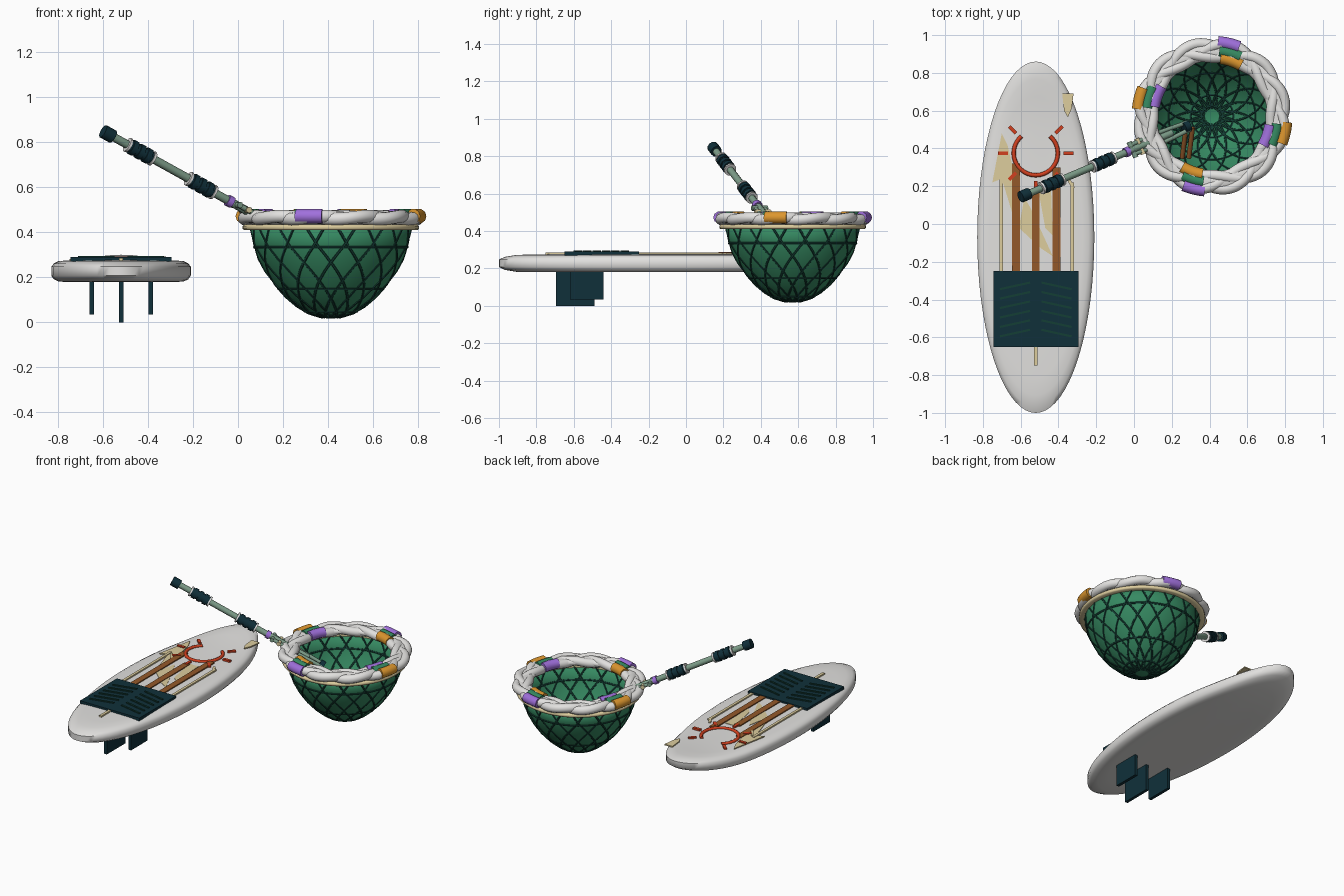
import bpy, bmesh, math
from mathutils import Vector

if "Cube" in bpy.data.objects:
    bpy.data.objects.remove(bpy.data.objects["Cube"])

def lin(h):
    c = [int(h[i:i + 2], 16) / 255 for i in (0, 2, 4)]
    return [x / 12.92 if x < 0.04 else ((x + 0.055) / 1.055) ** 2.4 for x in c] + [1]

def mat(name, h):
    m = bpy.data.materials.new(name)
    m.diffuse_color = lin(h)
    m.use_nodes = True
    m.node_tree.nodes["Principled BSDF"].inputs["Base Color"].default_value = m.diffuse_color
    return m

WHITE, TEAL, GREEN = mat("white", "E2E1DF"), mat("dark teal", "10303A"), mat("green", "368A62")
NET, CREAM, BROWN = mat("dark green", "143E35"), mat("cream", "DDCD9E"), mat("brown", "94592A")
RED, PURPLE, ORANGE = mat("red", "D2401F"), mat("purple", "A070DC"), mat("orange", "DC962E")
SAGE = mat("sage", "7E9E8A")

def finish(name, bm, m, smooth=True, angle=40):
    bmesh.ops.recalc_face_normals(bm, faces=bm.faces)
    me = bpy.data.meshes.new(name)
    bm.to_mesh(me)
    bm.free()
    ob = bpy.data.objects.new(name, me)
    bpy.context.collection.objects.link(ob)
    me.materials.append(m)
    if smooth:
        bpy.ops.object.select_all(action='DESELECT')
        ob.select_set(True)
        bpy.context.view_layer.objects.active = ob
        bpy.ops.object.shade_smooth_by_angle(angle=math.radians(angle))
    return ob

def tubes(name, paths, r, m, closed=False, sides=2):
    """Round tubes along point lists, joined in one mesh."""
    cu = bpy.data.curves.new(name + "_path", 'CURVE')
    cu.dimensions = '3D'
    cu.bevel_depth, cu.bevel_resolution, cu.use_fill_caps = r, sides, True
    for pts in paths:
        s = cu.splines.new('POLY')
        s.points.add(len(pts) - 1)
        for p, q in zip(s.points, pts):
            p.co = (*q, 1)
        s.use_cyclic_u = closed
    tmp = bpy.data.objects.new(name + "_tmp", cu)
    bpy.context.collection.objects.link(tmp)
    bpy.context.view_layer.update()
    me = bpy.data.meshes.new_from_object(tmp.evaluated_get(bpy.context.evaluated_depsgraph_get()))
    bm = bmesh.new()
    bm.from_mesh(me)
    bpy.data.objects.remove(tmp)
    bpy.data.meshes.remove(me)
    return finish(name, bm, m, angle=50)

def prism(name, pts, z0, z1, m):
    bm = bmesh.new()
    f = bm.faces.new([bm.verts.new((x, y, z0)) for x, y in pts])
    g = bmesh.ops.extrude_face_region(bm, geom=[f])
    bmesh.ops.translate(bm, vec=(0, 0, z1 - z0), verts=[v for v in g['geom'] if isinstance(v, bmesh.types.BMVert)])
    return finish(name, bm, m, False)

def box(name, x0, x1, y0, y1, z0, z1, m):
    return prism(name, [(x0, y0), (x1, y0), (x1, y1), (x0, y1)], z0, z1, m)

def bar(name, a, b, w, z0, z1, m):
    """Flat bar lying on the deck from a to b."""
    a, b = Vector(a), Vector(b)
    n = (b - a).normalized().orthogonal() * w / 2
    return prism(name, [a + n, b + n, b - n, a - n], z0, z1, m)

def lathe(name, prof, c, m, seg=64, sx=1, sy=1, bend=lambda y: 0, angle=40):
    """Rings of (radius, z) around c; a zero radius makes a pole."""
    bm = bmesh.new()
    rings = []
    for r, z in prof:
        n = seg if r > 0 else 1
        ring = []
        for i in range(n):
            a = 2 * math.pi * i / seg
            y = c[1] + sy * r * math.sin(a)
            ring.append(bm.verts.new((c[0] + sx * r * math.cos(a), y, z + bend(y))))
        rings.append(ring)
    for A, B in zip(rings, rings[1:]):
        for i in range(seg):
            q = [A[i % len(A)], A[(i + 1) % len(A)], B[(i + 1) % len(B)], B[i % len(B)]]
            bm.faces.new(list(dict.fromkeys(q)))
    return finish(name, bm, m, angle=angle)

# ---- board: elliptical, chamfered rim, lifted nose ----
BX = -0.52
lathe("board", [(0, .18), (.3, .18), (.6, .18), (.8, .18), (.9, .182), (.965, .192), (1, .208), (1, .248),
                (.965, .262), (.9, .272), (.8, .275), (.6, .277), (.3, .279), (0, .28)],
      (BX, -0.07), WHITE, 72, 0.31, 0.93, lambda y: 0.045 * (max(0, y - 0.4) / 0.46) ** 2, 60)

# fins
for x, y0, y1, z in ((-.65, -.62, -.44, .035), (BX, -.695, -.49, 0), (-.388, -.62, -.44, .035)):
    box("fin", x - .01, x + .01, y0, y1, z, .185, TEAL)

# traction pad with raised chevrons
box("traction_pad", -.745, -.295, -.65, -.25, .27, .29, TEAL)
for s in (-1, 1):
    for i in range(6):
        y = -.31 - i * .05
        bar("pad_chevron", (BX + s * .03, y), (BX + s * .19, y - .035), .011, .288, .296, NET)

# deck stripes
for x, y1 in ((-.625, .32), (BX, .19), (-.41, .30)):
    box("brown_stripe", x - .021, x + .021, -.26, y1, .274, .286, BROWN)
for x, y0, y1 in ((-.702, -.26, .275), (-.327, -.26, .22), (BX, -.75, -.64)):
    box("cream_stripe", x - .009, x + .009, y0, y1, .272, .286, CREAM)
bar("cream_tick", (-.685, .26), (-.645, .20), .016, .274, .286, CREAM)
bar("cream_tick", (-.355, .25), (-.32, .19), .016, .274, .286, CREAM)

# pale deck patches
prism("deck_patch", [(-.75, .22), (-.70, .48), (-.67, .42), (-.635, .27), (-.645, .06), (-.70, .24)], .274, .282, CREAM)
prism("deck_patch", [(-.61, -.02), (-.58, .14), (-.545, .08), (-.43, -.17), (-.49, -.13)], .274, .282, CREAM)
prism("deck_patch", [(-.51, .2), (-.44, .2), (-.43, -.06), (-.47, -.02)], .274, .282, CREAM)
prism("nose_patch", [(-.38, .69), (-.32, .69), (-.33, .61), (-.35, .565), (-.37, .60)], .284, .292, CREAM)

# sun emblem: open ring and rays
SC = Vector((BX, .375))
arc = [math.radians(130 + i * 10) for i in range(29)]
tubes("sun_ring", [[(SC.x + .117 * math.cos(a), SC.y + .117 * math.sin(a), .281) for a in arc]], .011, RED)
for d in (0, 45, 135, 180, 225, 270, 315):
    u = Vector((math.cos(math.radians(d)), math.sin(math.radians(d))))
    bar("sun_ray", SC + u * .148, SC + u * .2, .019, .276, .289, RED)

# ---- basket bowl ----
CX, CY = .413, .57
PROF = [(.04, .024), (.10, .042), (.15, .072), (.20, .115), (.25, .17), (.29, .228), (.32, .285), (.342, .345), (.357, .425)]
bowl = lathe("basket_bowl", [(0, .02)] + PROF, (CX, CY), GREEN, angle=60)
sol = bowl.modifiers.new("thickness", 'SOLIDIFY')
sol.thickness, sol.offset = .006, 0

def on_bowl(a, t):
    k = min(int(t * (len(PROF) - 1)), len(PROF) - 2)
    f = t * (len(PROF) - 1) - k
    r, z = (PROF[k][j] * (1 - f) + PROF[k + 1][j] * f for j in (0, 1))
    return CX + r * math.cos(a), CY + r * math.sin(a), z

def circle(r, z, n=64):
    return [(CX + r * math.cos(2 * math.pi * i / n), CY + r * math.sin(2 * math.pi * i / n), z) for i in range(n)]

# criss-cross net and its hoops
N = 16
tubes("net_cords", [[on_bowl(2 * math.pi * k / N + s * 1.1 * t / 16, t / 16) for t in range(17)]
                    for k in range(N) for s in (-1, 1)], .0075, NET, sides=1)
tubes("net_hoops", [circle(.339, .335), circle(.232, .15), circle(.115, .05), circle(.055, .029)], .0075, NET, True, 1)

# cream hoop under the rim
lathe("rim_hoop", [(.35, .412), (.385, .41), (.392, .416), (.392, .428), (.385, .435), (.35, .435), (.35, .412)],
      (CX, CY), CREAM, angle=50)

# braided padded rim
lathe("rim_core", [(.345 + .052 * math.cos(a), .465 + .026 * math.sin(a))
                   for a in [math.pi * i / 6 for i in range(13)]], (CX, CY), WHITE, angle=80)
strands = []
for k in range(3):
    path = []
    for i in range(120):
        a = 2 * math.pi * i / 120
        p = 4 * (a - math.radians(74)) + k * 2 * math.pi / 3
        r = .352 + .04 * math.cos(p)
        path.append((CX + r * math.cos(a), CY + r * math.sin(a), .466 + .006 * math.sin(2 * p)))
    strands.append(path)
tubes("rim_strands", strands, .029, WHITE, True, 3)

# coloured wraps, three side by side at four places
for g, cols in ((74, (PURPLE, GREEN, ORANGE)), (163, (ORANGE, GREEN, PURPLE)),
                (253, (PURPLE, GREEN, ORANGE)), (344, (ORANGE, GREEN, PURPLE))):
    for r, shift, m in zip((.393, .348, .313), (3, 0, -3), cols):
        span = .058 / r
        pts = [math.radians(g + shift) + span * (i / 3 - 1) for i in range(7)]
        tubes("rim_wrap", [[(CX + r * math.cos(a), CY + r * math.sin(a), .472) for a in pts]], .033, m, sides=3)

# ---- pole leaning into the basket ----
TIP, END = Vector((-.60, .143, .85)), Vector((.29, .52, .357))
def along(t):
    return TIP.lerp(END, t)
def rod(name, t0, t1, r, m):
    return tubes(name, [[along(t0), along(t1)]], r, m, sides=3)

rod("pole", .01, .9, .019, SAGE)
rod("pole_cap", 0, .05, .031, TEAL)
for c in (.185, .49):
    rod("grip", c - .055, c + .055, .029, TEAL)
    for d in (-.035, 0, .035):
        rod("grip_ridge", c + d - .011, c + d + .011, .035, TEAL)
    for d in (-.06, .06):
        rod("grip_ring", c + d - .005, c + d + .005, .034, WHITE)

# fork and lashing where the pole meets the rim
side = Vector((-.4, .9, 0)).normalized()
for s in (-1, 1):
    tubes("fork_prong", [[along(.66) + side * s * .025, along(.78) + side * s * .032, along(1) + side * s * .02]],
          .012, SAGE, sides=2)
for t in (.665, .71):
    tubes("fork_pin", [[along(t) - side * .045, along(t) + side * .045]], .014, CREAM if t > .7 else SAGE)
rod("fork_collar", .62, .645, .026, PURPLE)
rod("fork_tip", .97, 1.0, .03, TEAL)
for x in (0, .035):
    tubes("brace_stick", [[(.255 + x, .35, .27), (.275 + x, .51, .34)]], .013, BROWN)
